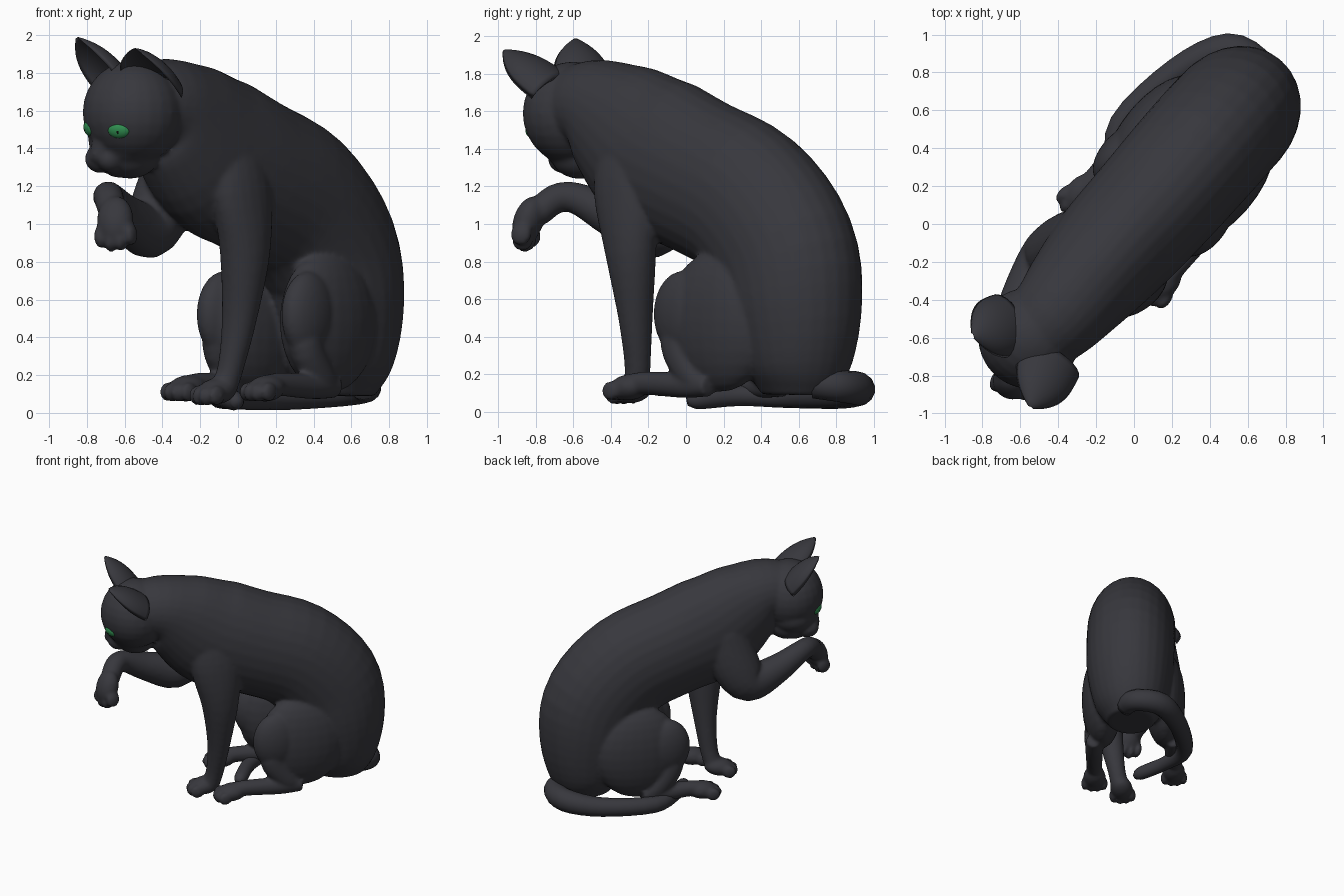
import bpy, bmesh, math
from mathutils import Vector, Matrix

cube = bpy.data.objects.get("Cube")
if cube:
    bpy.data.objects.remove(cube, do_unlink=True)

# Parts are laid out with +x to the animal's left and +y to its rump, then turned
TURN = -math.radians(40.5)


def material(name, rgb, rough):
    m = bpy.data.materials.new(name)
    m.use_nodes = True
    m.diffuse_color = (*rgb, 1)
    shader = next(n for n in m.node_tree.nodes if n.type == 'BSDF_PRINCIPLED')
    shader.inputs["Base Color"].default_value = (*rgb, 1)
    shader.inputs["Roughness"].default_value = rough
    return m


FUR = material("charcoal fur", (0.039, 0.039, 0.047), 0.8)
GREEN = material("green iris", (0.03, 0.27, 0.08), 0.4)
BLACK = material("black pupil", (0.004, 0.004, 0.004), 0.4)


def finish(name, bm, mat):
    bmesh.ops.recalc_face_normals(bm, faces=bm.faces[:])
    for f in bm.faces:
        f.smooth = True
    me = bpy.data.meshes.new(name)
    bm.to_mesh(me)
    bm.free()
    me.materials.append(mat)
    ob = bpy.data.objects.new(name, me)
    ob.rotation_euler.z = TURN
    bpy.context.collection.objects.link(ob)
    return ob


def skin_rings(bm, rings):
    rows = [[bm.verts.new(p) for p in ring] for ring in rings]
    n = len(rows[0])
    for a, b in zip(rows, rows[1:]):
        for i in range(n):
            j = (i + 1) % n
            bm.faces.new((a[i], a[j], b[j], b[i]))
    bm.faces.new(rows[0])
    bm.faces.new(rows[-1])


def spline(keys, steps):
    """Catmull-Rom through tuples of any length."""
    ks = [Vector(k) for k in keys]
    ks = [2 * ks[0] - ks[1]] + ks + [2 * ks[-1] - ks[-2]]
    out = []
    for a, b, c, d in zip(ks, ks[1:], ks[2:], ks[3:]):
        for i in range(steps):
            t = i / steps
            out.append(0.5 * (2 * b + (c - a) * t + (2 * a - 5 * b + 4 * c - d) * t ** 2
                              + (3 * b - a - 3 * c + d) * t ** 3))
    return out + [ks[-2]]


def tube(bm, keys, ref=(1, 0, 0), sides=20, steps=4):
    """Keys are x, y, z, side radius and optional depth radius."""
    pts = spline([k if len(k) == 5 else (*k, k[3]) for k in keys], steps)
    rings = []
    for i, p in enumerate(pts):
        tan = pts[min(i + 1, len(pts) - 1)] - pts[max(i - 1, 0)]
        tan = Vector(tan[:3]).normalized()
        side = Vector(ref)
        side = (side - tan * side.dot(tan)).normalized()
        depth = tan.cross(side)
        c = Vector(p[:3])
        rings.append([c + side * p[3] * math.cos(a) + depth * p[4] * math.sin(a)
                      for a in (math.tau * k / sides for k in range(sides))])
    skin_rings(bm, rings)


def ball(bm, centre, radii, turn=None):
    m = Matrix.Translation(centre) @ (turn or Matrix()) @ Matrix.Diagonal((*radii, 1))
    bmesh.ops.create_uvsphere(bm, u_segments=24, v_segments=14, radius=1, matrix=m)


def paw(bm, centre, forward, up, size=1.0):
    """Rounded pad with four toes along its front edge."""
    f, u = Vector(forward).normalized(), Vector(up)
    u = (u - f * u.dot(f)).normalized()
    s = f.cross(u)
    turn = Matrix((s, f, u)).transposed().to_4x4()
    c = Vector(centre)
    ball(bm, c, Vector((0.088, 0.12, 0.07)) * size, turn)
    for k in (-1.5, -0.5, 0.5, 1.5):
        toe = c + (s * k * 0.05 + f * (0.1 - 0.012 * k * k) - u * 0.012) * size
        ball(bm, toe, Vector((0.029, 0.055, 0.052)) * size, turn)


bm = bmesh.new()
# Torso and neck
tube(bm, [(0.02, 0.8, 0.09, 0.18, 0.2), (0.02, 0.8, 0.25, 0.28, 0.3),
          (0.025, 0.78, 0.55, 0.335, 0.385), (0.02, 0.7, 0.85, 0.345, 0.425),
          (0.015, 0.45, 1.11, 0.345, 0.425), (0.01, 0.1, 1.255, 0.335, 0.42),
          (0, -0.2, 1.37, 0.32, 0.43), (0, -0.45, 1.53, 0.285, 0.355),
          (0, -0.62, 1.62, 0.255, 0.26), (-0.02, -0.8, 1.61, 0.22, 0.23)], sides=28)

# Head: skull, cheeks, jaw, muzzle, brow, nose and chin, tipped a little to one side
ball(bm, (-0.03, -0.82, 1.59), (0.27, 0.265, 0.275))
ball(bm, (-0.07, -0.83, 1.45), (0.21, 0.19, 0.16))
ball(bm, (-0.07, -0.8, 1.36), (0.15, 0.16, 0.12))
for x in (-0.165, -0.085):
    ball(bm, (x, -0.93, 1.345), (0.075, 0.09, 0.075))
tube(bm, [(-0.07, -0.92, 1.55, 0.1), (-0.1, -0.965, 1.44, 0.07),
          (-0.128, -0.995, 1.35, 0.045)])
ball(bm, (-0.13, -1.0, 1.355), (0.036, 0.036, 0.03))
ball(bm, (-0.1, -0.84, 1.305), (0.09, 0.1, 0.06))

# Standing left foreleg
tube(bm, [(0.2, -0.25, 1.42, 0.1, 0.18), (0.225, -0.23, 1.17, 0.12, 0.2),
          (0.22, -0.2, 0.85, 0.125, 0.145), (0.18, -0.2, 0.5, 0.095, 0.09),
          (0.14, -0.22, 0.25, 0.07), (0.115, -0.25, 0.13, 0.07)])
paw(bm, (0.1, -0.29, 0.115), (-0.1, -1, -0.15), (0, 0, 1))

# Raised right foreleg
tube(bm, [(-0.2, -0.25, 1.4, 0.12, 0.18), (-0.23, -0.34, 1.12, 0.14, 0.19),
          (-0.24, -0.45, 0.97, 0.135, 0.155), (-0.2, -0.68, 1.04, 0.11, 0.115),
          (-0.14, -0.88, 1.135, 0.085), (-0.07, -0.97, 1.135, 0.08),
          (0.01, -1.03, 1.06, 0.075)])
paw(bm, (0.05, -1.06, 1.02), (0.2, -0.25, -0.9), (0.4, -1, 0.2), 1.12)

# Folded hind legs: thigh, knee, shin, long foot and paw
for side, reach in ((1, -0.03), (-1, 0.05)):
    ball(bm, (side * 0.245, 0.45, 0.485), (0.16, 0.35, 0.38))
    ball(bm, (side * 0.295, 0.23, 0.52), (0.105, 0.185, 0.23))
    tube(bm, [(side * 0.29, 0.25, 0.52, 0.08, 0.09),
              (side * 0.3, 0.2, 0.36, 0.085, 0.1),
              (side * 0.31, 0.3, 0.2, 0.075, 0.085),
              (side * 0.31, 0.38, 0.15, 0.06)])
    tube(bm, [(side * 0.31, 0.43, 0.14, 0.06), (side * 0.31, 0.25, 0.14, 0.068),
              (side * 0.31, reach, 0.15, 0.062), (side * 0.31, reach - 0.1, 0.13, 0.07)])
    paw(bm, (side * 0.31, reach - 0.1, 0.13), (side * 0.02, -1, -0.1), (0, 0, 1))

body = finish("body", bm, FUR)
fuse = body.modifiers.new("fuse", 'REMESH')
fuse.mode = 'VOXEL'
fuse.voxel_size = 0.014
fuse.use_smooth_shade = True
soften = body.modifiers.new("soften", 'SMOOTH')
soften.factor = 0.5
soften.iterations = 6

# Tail wrapped along the right side, its tip curling in
bm = bmesh.new()
tube(bm, [(0.06, 0.95, 0.15, 0.08), (-0.03, 1.06, 0.135, 0.085), (-0.22, 1.02, 0.12, 0.09),
          (-0.35, 0.76, 0.09, 0.075), (-0.395, 0.36, 0.085, 0.065),
          (-0.25, 0.16, 0.085, 0.055), (-0.06, 0.04, 0.065, 0.052),
          (-0.01, 0.0, 0.055, 0.025)], ref=(0, 0, 1), sides=14)
finish("tail", bm, FUR)


def ear(name, base, tip, across, opening):
    """Hollow shell: a crescent section rounding off to a blunt tip."""
    base, tip = Vector(base), Vector(tip)
    axis = (tip - base).normalized()
    side = Vector(across)
    side = (side - axis * side.dot(axis)).normalized()
    front = Vector(opening)
    front = (front - axis * front.dot(axis) - side * front.dot(side)).normalized()
    rings = []
    for i in range(14):
        t = i / 13
        wide = 0.16 * (1 - t ** 2.8) + 0.014
        ring = []
        for k in range(24):
            a = math.tau * k / 24
            d = math.sin(a)
            d = -0.75 * d if d > 0 else d
            ring.append(base.lerp(tip, t) + side * wide * math.cos(a)
                        + front * wide * 0.7 * (d + 0.3))
        rings.append(ring)
    bm = bmesh.new()
    skin_rings(bm, rings)
    finish(name, bm, FUR)


ear("left_ear", (0.14, -0.82, 1.73), (0.215, -1.09, 1.925), (1, 0.8, -0.7), (0.7, -1, 0))
ear("right_ear", (-0.16, -0.82, 1.74), (-0.265, -1.0, 1.985), (-1, 0.8, -0.5), (-0.7, -1, 0))

# Eyes seated on the face, each with a small upright pupil
bpy.context.view_layer.update()
graph = bpy.context.evaluated_depsgraph_get()
for name, x, z in (("left", 0.06, 1.49), ("right", -0.185, 1.5)):
    hit, spot, normal, _ = body.ray_cast(Vector((x, -2, z)), Vector((0, 1, 0)), depsgraph=graph)
    if not hit:
        spot, normal = Vector((x, -1.02, z)), Vector((0, -1, 0))
    turn = normal.to_track_quat('Z', 'Y').to_matrix().to_4x4()
    for part, offset, radii, mat in (("eye", -0.012, (0.06, 0.042, 0.026), GREEN),
                                     ("pupil", 0.0125, (0.006, 0.009, 0.003), BLACK)):
        bm = bmesh.new()
        ball(bm, spot + normal * offset, radii, turn)
        finish(name + "_" + part, bm, mat)
